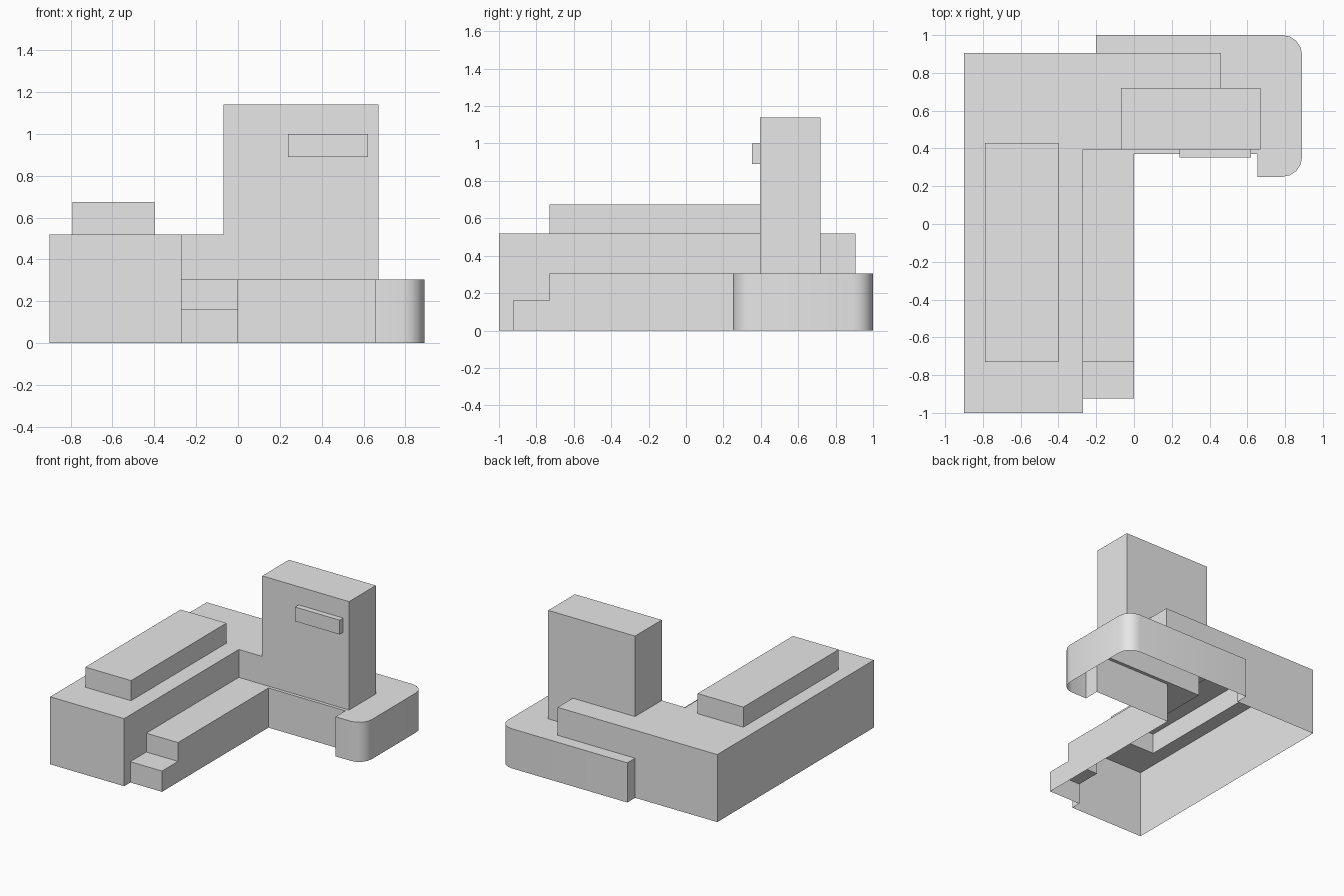
import bpy, bmesh
from math import cos, sin, pi, radians

if "Cube" in bpy.data.objects:
    bpy.data.objects.remove(bpy.data.objects["Cube"])

grey = bpy.data.materials.new("plain_grey")
grey.use_nodes = True
grey.diffuse_color = (0.8, 0.8, 0.8, 1)
grey.node_tree.nodes["Principled BSDF"].inputs["Base Color"].default_value = (0.8, 0.8, 0.8, 1)


def prism(name, outline, z0, z1):
    """Extrude a counter-clockwise plan outline from z0 to z1."""
    bm = bmesh.new()
    base = bm.faces.new([bm.verts.new((x, y, z0)) for x, y in outline])
    top = bmesh.ops.extrude_face_region(bm, geom=[base])["geom"]
    verts = [v for v in top if isinstance(v, bmesh.types.BMVert)]
    bmesh.ops.translate(bm, verts=verts, vec=(0, 0, z1 - z0))
    bmesh.ops.recalc_face_normals(bm, faces=bm.faces)
    mesh = bpy.data.meshes.new(name)
    bm.to_mesh(mesh)
    bm.free()
    mesh.materials.append(grey)
    obj = bpy.data.objects.new(name, mesh)
    bpy.context.collection.objects.link(obj)
    return obj


def rect(x0, x1, y0, y1):
    return [(x0, y0), (x1, y0), (x1, y1), (x0, y1)]


def arc(cx, cy, r, start, steps=4):
    return [(cx + r * cos(start + pi / 2 * i / steps),
             cy + r * sin(start + pi / 2 * i / steps)) for i in range(steps + 1)]


# L-shaped main block
building = prism("building", [(-0.9, -1), (-0.27, -1), (-0.27, 0.395), (0.46, 0.395),
                              (0.46, 0.905), (-0.9, 0.905)], 0, 0.52)

# Low podium with a narrow arm and a rounded end
podium = ([(-0.35, -0.73), (0, -0.73), (0, 0.37), (0.655, 0.37), (0.655, 0.25)]
          + arc(0.785, 0.355, 0.105, -pi / 2) + arc(0.785, 0.895, 0.105, 0)
          + [(-0.2, 1), (-0.2, 0.8), (-0.35, 0.8)])

# Parts merged into one continuous shell
parts = [
    prism("podium", podium, 0, 0.305),
    prism("entrance_step", rect(-0.35, 0, -0.925, -0.6), 0, 0.16),
    prism("tower", rect(-0.07, 0.67, 0.395, 0.72), 0, 1.14),
    prism("roof_box", rect(-0.79, -0.4, -0.73, 0.43), 0.4, 0.675),
    prism("wall_sign", rect(0.24, 0.62, 0.352, 0.45), 0.89, 1.0),
]
bpy.context.view_layer.objects.active = building
for part in parts:
    part.hide_render = True
    mod = building.modifiers.new("join_" + part.name, 'BOOLEAN')
    mod.operation = 'UNION'
    mod.solver = 'EXACT'
    mod.object = part
    bpy.ops.object.modifier_apply(modifier=mod.name)
    bpy.data.objects.remove(part)

# Open underside
bm = bmesh.new()
bm.from_mesh(building.data)
floor = [f for f in bm.faces if all(v.co.z < 0.001 for v in f.verts)]
bmesh.ops.delete(bm, geom=floor, context='FACES')
bm.to_mesh(building.data)
bm.free()

# Smooth rounded corners, crisp edges elsewhere
bpy.ops.object.select_all(action='DESELECT')
building.select_set(True)
bpy.ops.object.shade_smooth_by_angle(angle=radians(30))
